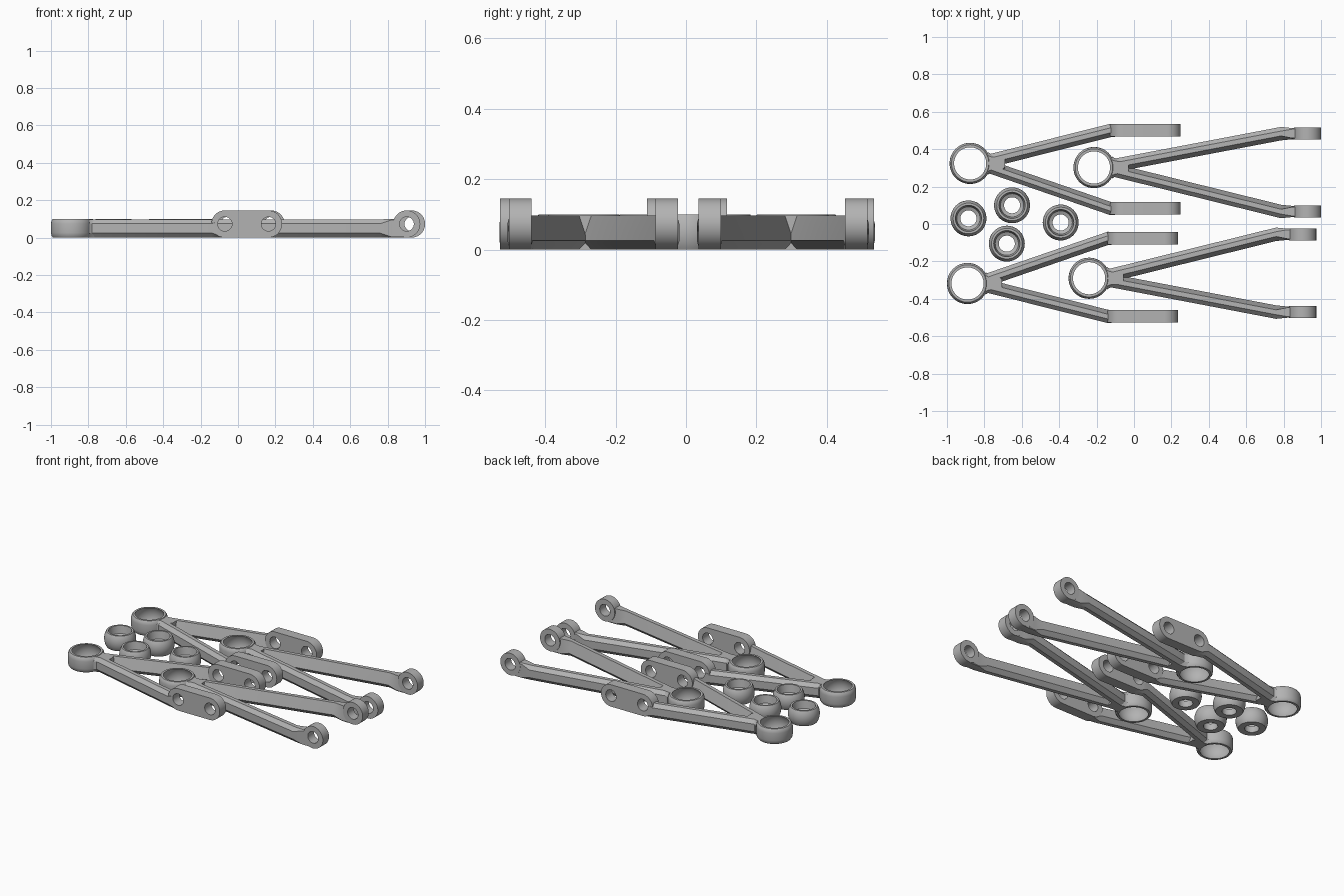
import bpy, bmesh
from math import sin, cos, pi, sqrt, radians

old = bpy.data.objects.get("Cube")
if old:
    bpy.data.objects.remove(old, do_unlink=True)

grey = bpy.data.materials.new("plain grey")
grey.use_nodes = True
grey.diffuse_color = (0.45, 0.45, 0.45, 1)
grey.node_tree.nodes["Principled BSDF"].inputs["Base Color"].default_value = (0.45, 0.45, 0.45, 1)


def skin(name, rings, loop=False):
    """Bridge cross-sections into a solid; loop joins last to first, else cap."""
    bm = bmesh.new()
    vs = [[bm.verts.new(p) for p in r] for r in rings]
    n = len(vs[0])
    pairs = list(zip(vs, vs[1:])) + ([(vs[-1], vs[0])] if loop else [])
    for a, b in pairs:
        for i in range(n):
            j = (i + 1) % n
            bm.faces.new((a[i], a[j], b[j], b[i]))
    if not loop:
        bm.faces.new(vs[0])
        bm.faces.new(vs[-1])
    bmesh.ops.recalc_face_normals(bm, faces=bm.faces)
    me = bpy.data.meshes.new(name)
    bm.to_mesh(me)
    bm.free()
    ob = bpy.data.objects.new(name, me)
    bpy.context.collection.objects.link(ob)
    me.materials.append(grey)
    smooth(me)
    return ob


def smooth(me):
    me.polygons.foreach_set("use_smooth", [True] * len(me.polygons))
    me.set_sharp_from_angle(angle=radians(30))


def lathe(name, x, y, profile, steps=48):
    angles = [2 * pi * k / steps for k in range(steps)]
    return skin(name, [[(x + r * cos(a), y + r * sin(a), z) for r, z in profile]
                       for a in angles], loop=True)


def arc(radius, z0, z1, n=8):
    """Points on a sphere of given radius centred at half height."""
    zs = [z0 + (z1 - z0) * k / n for k in range(n + 1)]
    return [(sqrt(radius ** 2 - (z - HALF) ** 2), z) for z in zs]


def slab(name, xa, xb, y, half, r, steps=24):
    """Upright plate with rounded ends, centred on the eye height."""
    arc_b = [(xb + r * sin(pi * k / steps), EYE_Z + r * cos(pi * k / steps)) for k in range(steps + 1)]
    arc_a = [(xa - r * sin(pi * k / steps), EYE_Z - r * cos(pi * k / steps)) for k in range(steps + 1)]
    if xa == xb:
        arc_b, arc_a = arc_b[:-1], arc_a[:-1]
    return skin(name, [[(px, y + s * half, pz) for px, pz in arc_b + arc_a] for s in (-1, 1)])


def cut(obs, cutters):
    """Drill the cutters out of the objects, then discard the cutters."""
    for ob in obs:
        for c in cutters:
            m = ob.modifiers.new("hole", 'BOOLEAN')
            m.operation, m.solver, m.object = 'DIFFERENCE', 'EXACT', c
    dg = bpy.context.evaluated_depsgraph_get()
    for ob in obs:
        me = bpy.data.meshes.new_from_object(ob.evaluated_get(dg))
        ob.modifiers.clear()
        ob.data = me
        smooth(me)
    for c in cutters:
        bpy.data.objects.remove(c, do_unlink=True)


HALF = 0.05          # half height of rings and balls
EYE_Z = EYE_R = 0.0725
HOLE_R = 0.038
START = 0.05         # where the two arm axes cross, ahead of the ring centre

# arm section: outward offset and height, chamfered outside, sloped inside
ARM = [(-.012, 0), (.014, 0), (.036, .024), (.036, .074), (.014, .097), (-.012, .097), (-.036, .026)]
BLOCK = [(-.028, 0), (.014, 0), (.03, .004), (.03, .094), (.024, .1), (-.024, .1), (-.03, .004)]
NECK = [(-.7, 0), (.7, 0), (1, .024), (1, .074), (.7, .097), (-.7, .097), (-1, .074), (-1, .024)]

RING = ([(.1, 0), (.107, .01), (.11, .026), (.11, .074), (.107, .09), (.1, .1)]
        + arc(0.0995, 0.1, 0))
BALL = arc(0.096, 0, 0.1, 14) + [(.07, .1), (.062, .05), (.043, .042), (.043, 0)]


def wishbone(label, x, y, flip, ends, bend, holes, half):
    lathe(label + "_ring", x, y, RING)
    # flared neck between ring and arms
    skin(label + "_neck", [[(x + d, y + w * u, z) for u, z in NECK]
                           for d, w in ((.096, .06), (.11, .051), (.13, .046), (.17, .046), (.185, .03))])
    for side, end in zip(("wide", "narrow"), ends):
        out = 1 if end > 0 else -1

        def section(d, off, shape):
            return [(x + d, y + flip * (off + out * u), z) for u, z in shape]

        first = 0.1
        off0 = end * (first - START) / (bend - START)
        arm = skin(f"{label}_{side}_arm", [section(first, off0, ARM), section(bend, end, ARM),
                                           section(bend + .06, end, BLOCK),
                                           section(holes[0], end, BLOCK)])
        ye = y + flip * end
        lug = slab(f"{label}_{side}_lug", x + holes[0], x + holes[-1], ye, half, EYE_R)
        drills = [slab("drill", x + h, x + h, ye, 0.2, HOLE_R) for h in holes]
        for d in drills:
            d.hide_render = True
        cut([arm, lug], drills)


# two short wishbones with double-hole lugs, two long ones with single eyes
for name, x, y, flip in (("rear_short", -.876, .324, 1), ("front_short", -.89, -.318, -1)):
    wishbone(name, x, y, flip, (.176, -.241), .75, (.82, 1.053), .0335)
for name, x, y, flip in (("rear_long", -.214, .302, 1), ("front_long", -.24, -.29, -1)):
    wishbone(name, x, y, flip, (.181, -.235), 1.0, (1.142,), .032)

# loose cupped balls
for k, (x, y) in enumerate([(-.885, .03), (-.652, .1), (-.392, .008), (-.68, -.105)]):
    lathe(f"joint_ball_{k + 1}", x, y, BALL)
